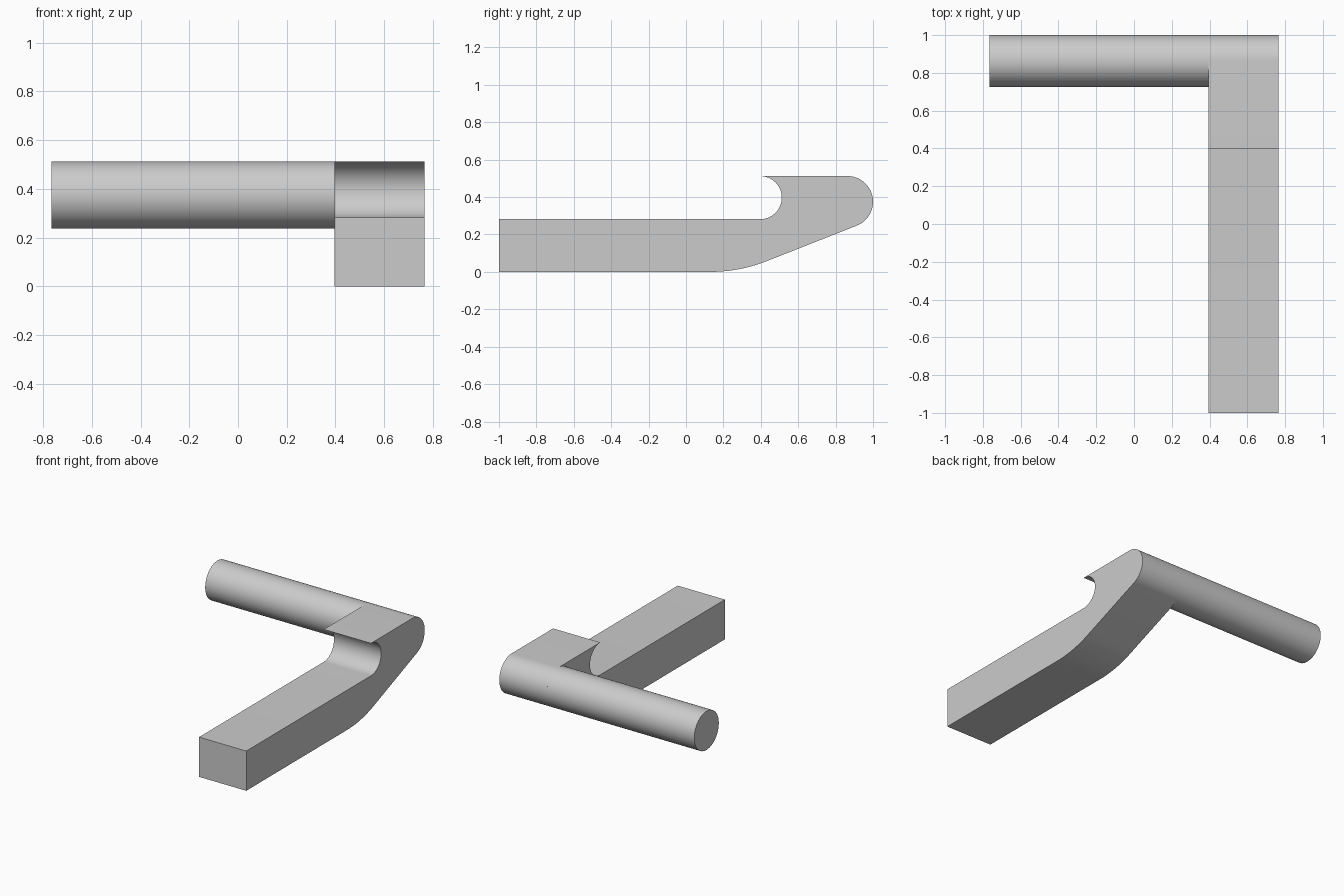
import bpy
import bmesh
from math import radians, sin, cos, tan

if "Cube" in bpy.data.objects:
    bpy.data.objects.remove(bpy.data.objects["Cube"], do_unlink=True)

grey = bpy.data.materials.new("plain_grey")
grey.use_nodes = True
colour = (0.6, 0.6, 0.6, 1)
grey.diffuse_color = colour
grey.node_tree.nodes["Principled BSDF"].inputs["Base Color"].default_value = colour


def arc(centre, radius, start, end, steps):
    """Points (y, z) along an arc, angles in degrees."""
    angles = [radians(start + (end - start) * i / steps) for i in range(steps + 1)]
    return [(centre[0] + radius * cos(a), centre[1] + radius * sin(a)) for a in angles]


def extrude_profile(name, profile, x0, x1):
    """Extrude a closed (y, z) profile along x."""
    bm = bmesh.new()
    face = bm.faces.new([bm.verts.new((x0, y, z)) for y, z in profile])
    result = bmesh.ops.extrude_face_region(bm, geom=[face], use_keep_orig=True)
    moved = [v for v in result["geom"] if isinstance(v, bmesh.types.BMVert)]
    bmesh.ops.translate(bm, verts=moved, vec=(x1 - x0, 0, 0))
    bmesh.ops.recalc_face_normals(bm, faces=bm.faces)
    mesh = bpy.data.meshes.new(name)
    bm.to_mesh(mesh)
    bm.free()
    mesh.materials.append(grey)
    obj = bpy.data.objects.new(name, mesh)
    bpy.context.collection.objects.link(obj)
    bpy.ops.object.select_all(action="DESELECT")
    obj.select_set(True)
    bpy.context.view_layer.objects.active = obj
    bpy.ops.object.shade_smooth_by_angle(angle=radians(25))
    return obj


half_width, arm_inner = 0.765, 0.395
rod_centre, rod_radius = (0.8625, 0.375), 0.1375
groove_centre, groove_radius = (0.397, 0.397), 0.115
slope = 21.5

# Underside bend: rounds the flat bottom into the slope tangent to the rod
tangent_y = rod_centre[0] + rod_radius * sin(radians(slope))
tangent_z = rod_centre[1] - rod_radius * cos(radians(slope))
corner_y = tangent_y - tangent_z / tan(radians(slope))
bend_radius = 0.82
bend_y = corner_y - bend_radius * tan(radians(slope / 2))

# Hooked arm: bar, bent underside, rounded back end, flat top and groove
arm_profile = [(-1, 0)]
arm_profile += arc((bend_y, bend_radius), bend_radius, -90, slope - 90, 12)
arm_profile += arc(rod_centre, rod_radius, slope - 90, 90, 32)
arm_profile += arc(groove_centre, groove_radius, 90, -90, 32)
arm_profile.append((-1, groove_centre[1] - groove_radius))
extrude_profile("hooked_arm", arm_profile, arm_inner, half_width)

# Round rod reaching sideways from the arm
rod_profile = arc(rod_centre, rod_radius, 0, 360, 64)[:-1]
extrude_profile("side_rod", rod_profile, -half_width, arm_inner)
